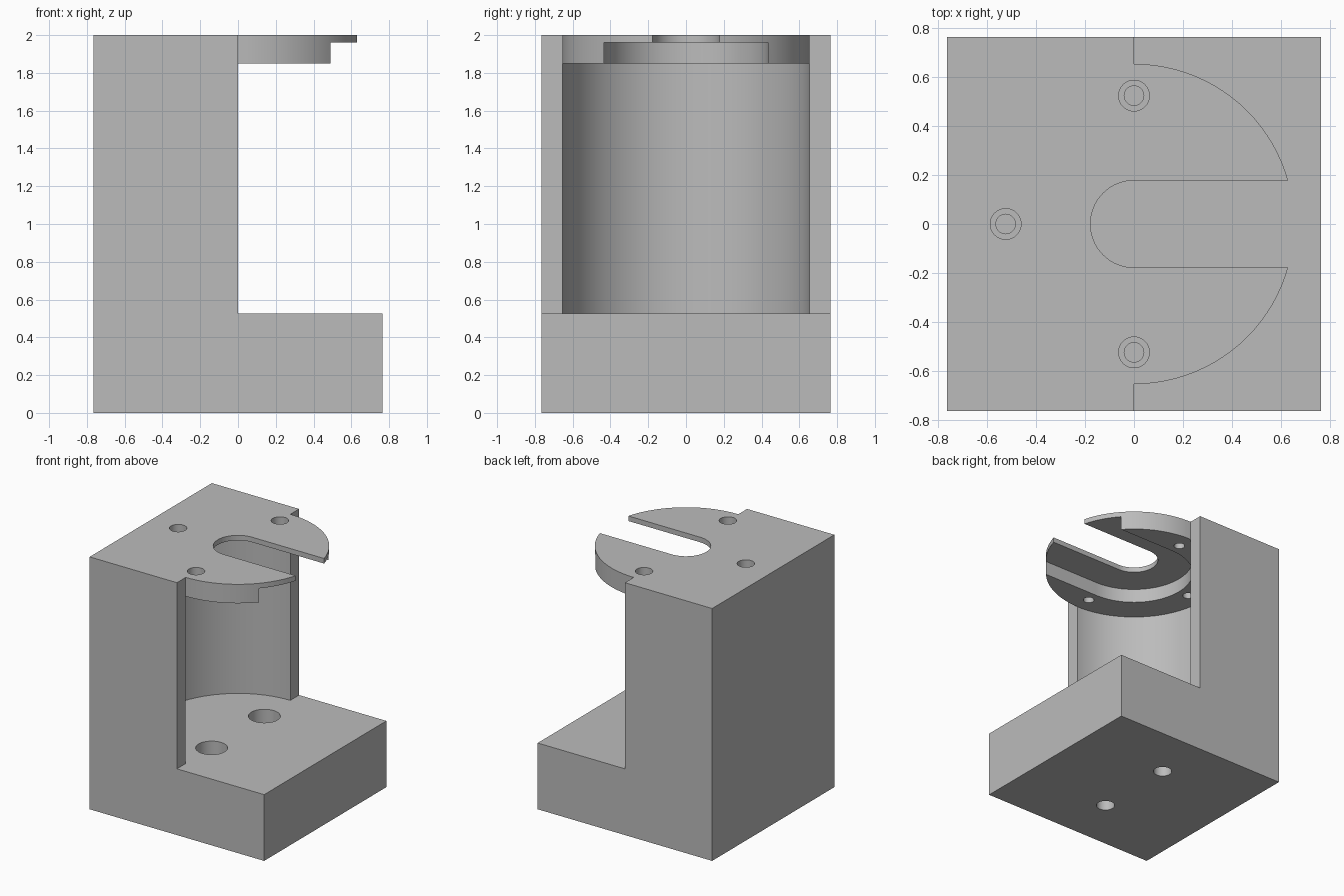
import bpy, bmesh
from math import cos, sin, pi, radians

cube = bpy.data.objects.get("Cube")
if cube:
    bpy.data.objects.remove(cube, do_unlink=True)

HALF, TOP, FLOOR = 0.765, 2.0, 0.525   # block half width, height, base height
PLATE, LEDGE = 1.85, 1.96              # underside of plate, roof of its recess
BORE = 0.655                           # radius of the round bay and the plate

grey = bpy.data.materials.new("grey")
grey.use_nodes = True
grey.diffuse_color = (0.5, 0.5, 0.5, 1)
grey.node_tree.nodes["Principled BSDF"].inputs["Base Color"].default_value = (0.5, 0.5, 0.5, 1)


def prism(name, outline, z0, z1):
    """Extrude a flat outline from z0 to z1."""
    bm = bmesh.new()
    face = bm.faces.new([bm.verts.new((x, y, z0)) for x, y in outline])
    new = bmesh.ops.extrude_face_region(bm, geom=[face])["geom"]
    bmesh.ops.translate(bm, vec=(0, 0, z1 - z0),
                        verts=[v for v in new if isinstance(v, bmesh.types.BMVert)])
    bmesh.ops.recalc_face_normals(bm, faces=bm.faces)
    mesh = bpy.data.meshes.new(name)
    bm.to_mesh(mesh)
    bm.free()
    mesh.materials.append(grey)
    obj = bpy.data.objects.new(name, mesh)
    bpy.context.collection.objects.link(obj)
    return obj


def arc(r, a0, a1, n, cx=0, cy=0):
    return [(cx + r * cos(a0 + (a1 - a0) * i / n),
             cy + r * sin(a0 + (a1 - a0) * i / n)) for i in range(n + 1)]


def slot(r):
    """Round-ended slot open towards +x."""
    return arc(r, pi / 2, 3 * pi / 2, 40) + [(1, -r), (1, r)]


def circle(r, x, y):
    return arc(r, 0, 2 * pi, 32, x, y)[:-1]


# Solid block
body = prism("bracket_body", [(-HALF, -HALF), (HALF, -HALF), (HALF, HALF), (-HALF, HALF)], 0, TOP)

# Space around the overhanging plate, round bay, recess under the plate, and slot
around = arc(BORE, -pi / 2, pi / 2, 48) + [(0, 1), (1, 1), (1, -1), (0, -1)]
cutters = [
    prism("front_space_cutter", around, FLOOR, 2.1),
    prism("bay_cutter", slot(BORE), FLOOR, PLATE),
    prism("recess_cutter", slot(0.435), 1.8, LEDGE),
    prism("slot_cutter", slot(0.178), 1.9, 2.1),
]

# Counterbored screw holes in the plate
for x, y in ((0, 0.525), (0, -0.525), (-0.525, 0)):
    cutters.append(prism("plate_hole_cutter", circle(0.04, x, y), 1.8, 2.1))
    cutters.append(prism("plate_counterbore_cutter", circle(0.063, x, y), 1.92, 2.1))

# Counterbored mounting holes in the base
for y in (-0.33, 0.33):
    cutters.append(prism("base_hole_cutter", circle(0.068, 0, y), -0.1, 0.6))
    cutters.append(prism("base_counterbore_cutter", circle(0.115, 0, y), 0.3, 0.6))

bpy.context.view_layer.objects.active = body
for cutter in cutters:
    mod = body.modifiers.new(cutter.name, "BOOLEAN")
    mod.operation, mod.solver, mod.object = "DIFFERENCE", "EXACT", cutter
    bpy.ops.object.modifier_apply(modifier=mod.name)
    bpy.data.objects.remove(cutter, do_unlink=True)

# Smooth curved walls, crisp edges
bpy.ops.object.select_all(action="DESELECT")
body.select_set(True)
bpy.ops.object.shade_smooth_by_angle(angle=radians(30))
